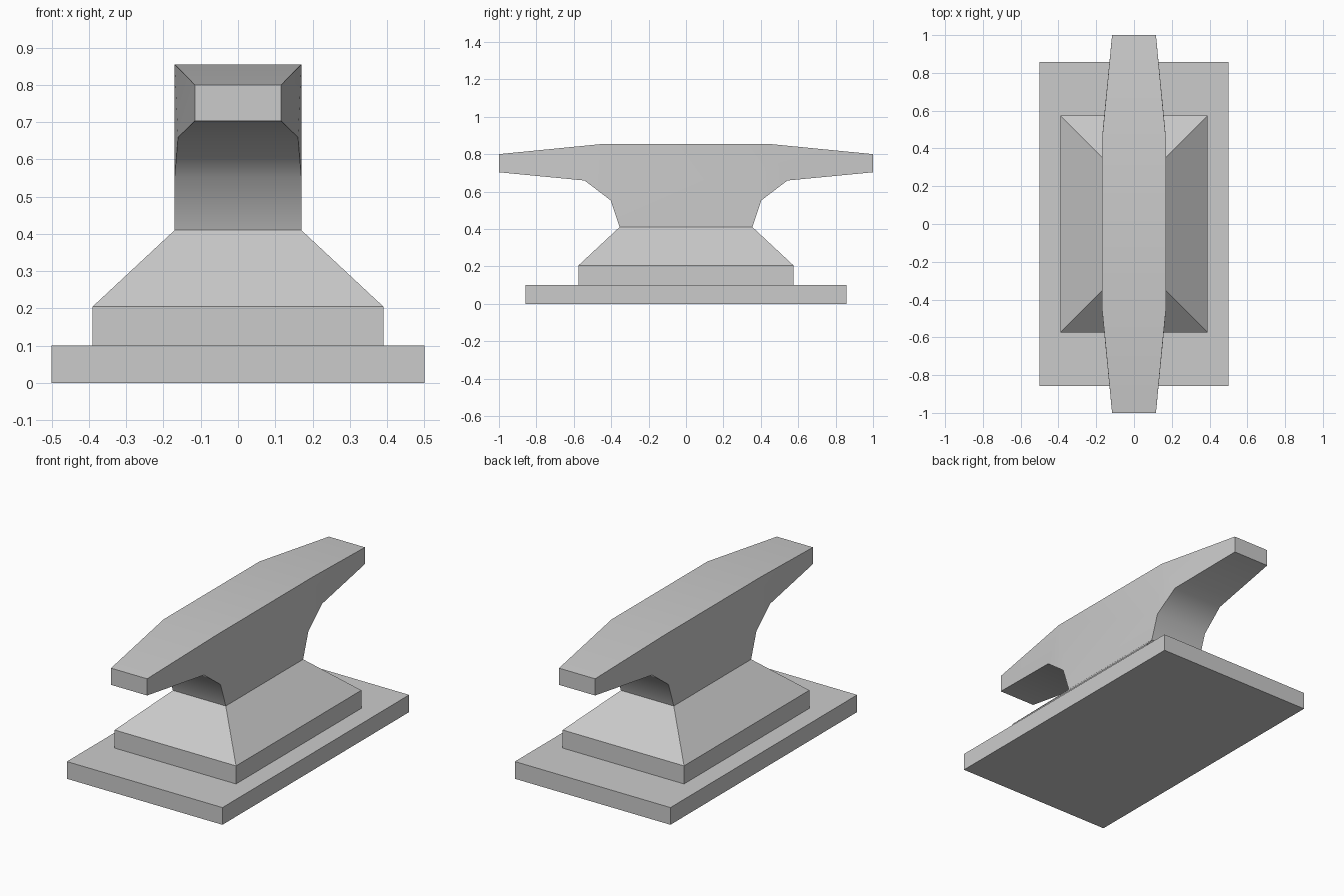
import bpy, bmesh, math

if "Cube" in bpy.data.objects:
    bpy.data.objects.remove(bpy.data.objects["Cube"])


def finish(name, bm, smooth=None):
    bmesh.ops.recalc_face_normals(bm, faces=bm.faces)
    mesh = bpy.data.meshes.new(name)
    bm.to_mesh(mesh)
    bm.free()
    obj = bpy.data.objects.new(name, mesh)
    bpy.context.collection.objects.link(obj)
    if smooth:
        bpy.ops.object.select_all(action='DESELECT')
        obj.select_set(True)
        bpy.context.view_layer.objects.active = obj
        bpy.ops.object.shade_smooth_by_angle(angle=math.radians(smooth))
    return obj


def stacked_rects(name, levels):
    """Closed solid through rectangles given as (half_x, half_y, z)."""
    bm = bmesh.new()
    rings = [[bm.verts.new((sx * hx, sy * hy, z))
              for sx, sy in ((-1, -1), (1, -1), (1, 1), (-1, 1))]
             for hx, hy, z in levels]
    for a, b in zip(rings, rings[1:]):
        for i in range(4):
            j = (i + 1) % 4
            bm.faces.new((a[i], a[j], b[j], b[i]))
    bm.faces.new(rings[0][::-1])
    bm.faces.new(rings[-1])
    return finish(name, bm)


# Stepped base
stacked_rects("base_plate", [(0.50, 0.857, 0.0), (0.50, 0.857, 0.10)])
stacked_rects("tapered_foot", [(0.39, 0.575, 0.10), (0.39, 0.575, 0.205),
                               (0.17, 0.355, 0.41)])

# Anvil body: mirrored side profile as (y, z, half_width), waist to top
half = [(0.355, 0.41, 0.17), (0.403, 0.553, 0.17), (0.542, 0.659, 0.161),
        (1.0, 0.703, 0.116), (1.0, 0.80, 0.116), (0.44, 0.855, 0.17)]
outline = half + [(-y, z, w) for y, z, w in reversed(half)]

bm = bmesh.new()
sides = [[bm.verts.new((s * w, y, z)) for y, z, w in outline] for s in (-1, 1)]
n = len(outline)
for i in range(n):
    j = (i + 1) % n
    bm.faces.new((sides[0][i], sides[0][j], sides[1][j], sides[1][i]))
for v in sides:
    # middle block, then the two tapering horns
    bm.faces.new([v[k] for k in (0, 1, 5, 6, 10, 11)])
    bm.faces.new(v[1:6])
    bm.faces.new(v[6:11])
finish("anvil_body", bm, smooth=40)
